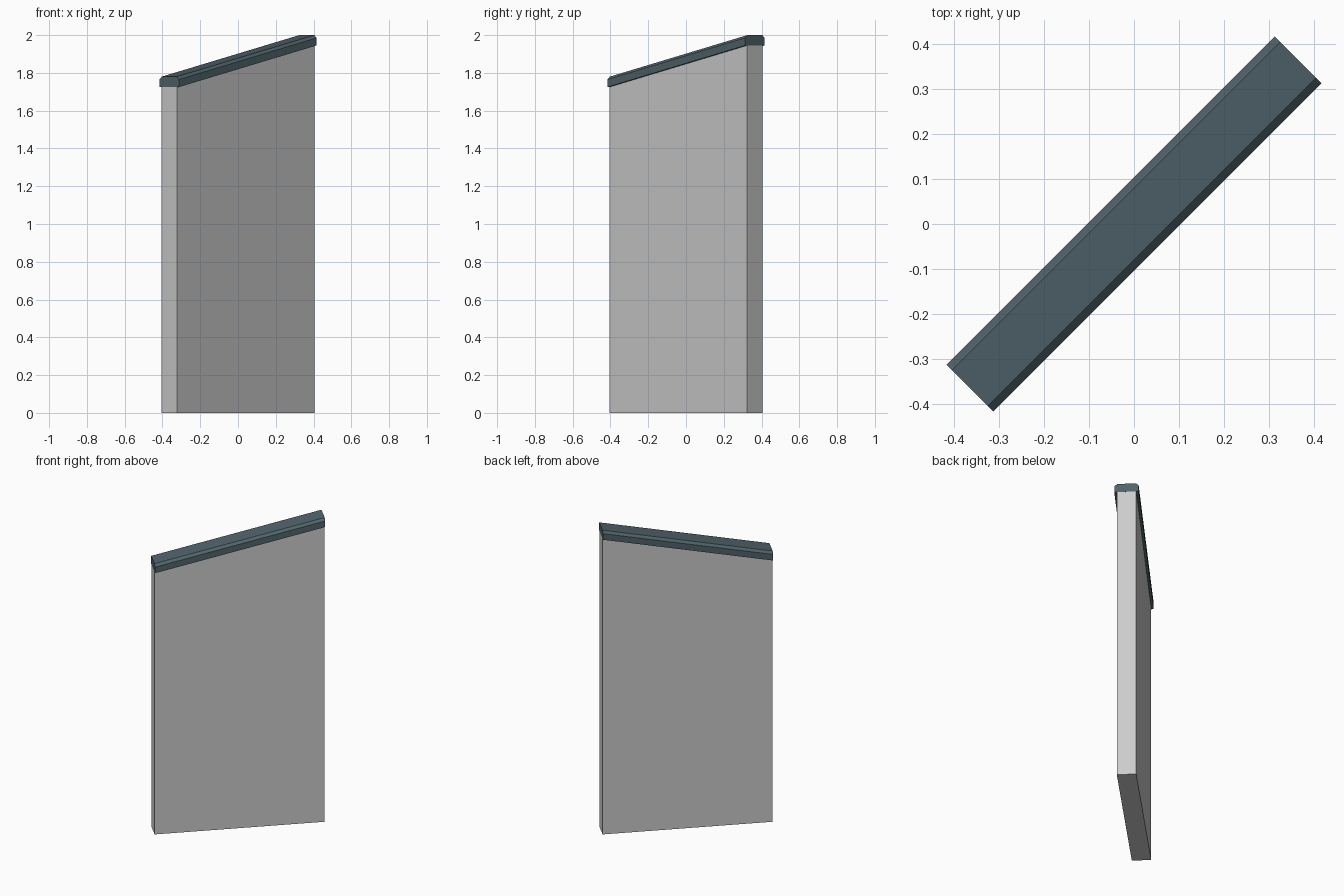
import bpy
from math import radians

if "Cube" in bpy.data.objects:
    bpy.data.objects.remove(bpy.data.objects["Cube"])

HALF = 0.515          # half length of the wall
LOW, HIGH = 1.725, 1.945   # underside of the coping at each end


def loft(name, low_profile, high_profile):
    """Prism between two matching (v, z) end profiles, turned 45 degrees."""
    n = len(low_profile)
    verts = [(-HALF, v, z) for v, z in low_profile]
    verts += [(HALF, v, z) for v, z in high_profile]
    faces = [list(range(n))[::-1], list(range(n, 2 * n))]
    faces += [[i, (i + 1) % n, (i + 1) % n + n, i + n] for i in range(n)]
    # profiles run anticlockwise as seen from +u
    mesh = bpy.data.meshes.new(name)
    mesh.from_pydata(verts, [], faces)
    mesh.update()
    obj = bpy.data.objects.new(name, mesh)
    obj.rotation_euler.z = radians(45)
    bpy.context.collection.objects.link(obj)
    return obj


# Wall panel, its sloping top tucked inside the coping
def wall_profile(top):
    return [(-0.058, 0), (0.058, 0), (0.058, top), (-0.058, top)]


wall = loft("wall_panel", wall_profile(LOW + 0.02), wall_profile(HIGH + 0.02))
wall.scale.x = 0.999


# Sloping coping with chamfered upper edges
def coping_profile(base):
    return [(-0.073, base), (0.073, base), (0.073, base + 0.04),
            (0.056, base + 0.055), (-0.056, base + 0.055), (-0.073, base + 0.04)]


coping = loft("coping", coping_profile(LOW), coping_profile(HIGH))
paint = bpy.data.materials.new("slate_blue")
paint.diffuse_color = (0.08, 0.125, 0.145, 1)
paint.use_nodes = True
paint.node_tree.nodes["Principled BSDF"].inputs["Base Color"].default_value = paint.diffuse_color
coping.data.materials.append(paint)
